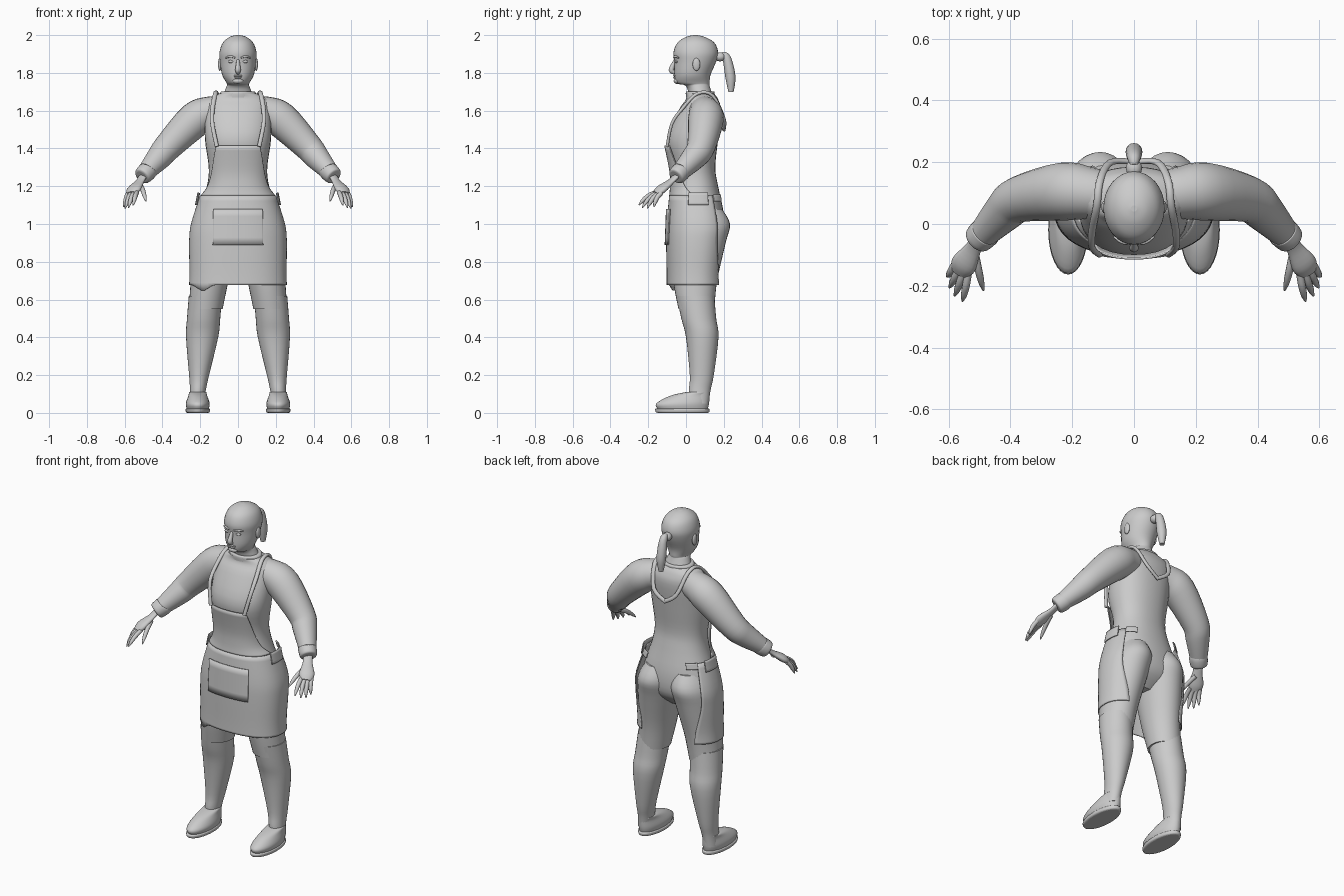
import bpy, bmesh
from math import sin, cos, pi, radians, copysign
from mathutils import Vector

if "Cube" in bpy.data.objects:
    bpy.data.objects.remove(bpy.data.objects["Cube"], do_unlink=True)

shade = (.6, .6, .6, 1)
grey = bpy.data.materials.new("plain grey")
grey.use_nodes = True
grey.diffuse_color = shade
grey.node_tree.nodes["Principled BSDF"].inputs["Base Color"].default_value = shade


def power(value, exponent):
    return copysign(abs(value) ** exponent, value)


def ease(rows, steps=4):
    """Fill in a smooth run of rows between the given key rows."""
    keys = [Vector(row) for row in rows]
    keys = [keys[0]] + keys + [keys[-1]]
    filled = []
    for before, start, end, after in zip(keys, keys[1:], keys[2:], keys[3:]):
        leave, arrive = (end - before) / 2, (after - start) / 2
        for step in range(steps):
            t = step / steps
            blend = t * t * (3 - 2 * t)
            filled.append(start.lerp(end, blend) + leave * t * (1 - t) ** 2 - arrive * t * t * (1 - t))
    return filled + [keys[-1]]


def skin(name, loops, closed=True, mirror=False, thickness=0):
    """Bridge point loops into one smooth mesh object."""
    bm = bmesh.new()
    rows = [[bm.verts.new(point) for point in loop] for loop in loops]
    count = len(rows[0])
    for low, high in zip(rows, rows[1:]):
        for i in range(count if closed else count - 1):
            j = (i + 1) % count
            bm.faces.new((low[i], low[j], high[j], high[i])).smooth = True
    if closed:
        bm.faces.new(rows[0])
        bm.faces.new(rows[-1])
    bmesh.ops.recalc_face_normals(bm, faces=bm.faces)
    mesh = bpy.data.meshes.new(name)
    bm.to_mesh(mesh)
    bm.free()
    mesh.materials.append(grey)
    part = bpy.data.objects.new(name, mesh)
    bpy.context.collection.objects.link(part)
    if mirror:
        part.modifiers.new("mirror", 'MIRROR').use_mirror_merge = False
    if thickness:
        solid = part.modifiers.new("thickness", 'SOLIDIFY')
        solid.thickness, solid.offset = thickness, 0


def oval(height, half_width, front, back, angle, exponent, centre=0):
    """Point of a horizontal oval; angle zero faces the front."""
    x = centre + half_width * power(sin(angle), exponent)
    y = (front + back) / 2 - (back - front) / 2 * power(cos(angle), exponent)
    return Vector((x, y, height))


def loft(name, rings, centre=0, lean=0, exponent=1, sides=32, **options):
    """Stack ovals of (height, half width, front, back); lean shifts the centre with height."""
    loops = [[oval(*ring, 2 * pi * i / sides, exponent, centre + lean * ring[0]) for i in range(sides)]
             for ring in ease(rings)]
    skin(name, loops, **options)


def blob(name, place, size, **options):
    """Small egg-shaped mass."""
    x, y, z = place
    width, depth, height = size
    arcs = [pi * (i + .2) / 8.4 for i in range(9)]
    rings = [(z - height * cos(a), width * sin(a), y - depth * sin(a), y + depth * sin(a)) for a in arcs]
    loft(name, rings, centre=x, sides=16, **options)


def tube(name, path, flat=1, normal=(0, -1, 0), sides=16, **options):
    """Sweep an oval along (x, y, z, radius), flattened across the normal."""
    path = ease(path)
    points = [row.xyz for row in path]
    loops, side = [], None
    for i, row in enumerate(path):
        along = (points[min(i + 1, len(points) - 1)] - points[max(i - 1, 0)]).normalized()
        side = along.cross(Vector(normal)) if side is None else side - along * side.dot(along)
        side.normalize()
        up = side.cross(along) * flat
        turns = [2 * pi * k / sides for k in range(sides)]
        loops.append([points[i] + row[3] * (side * cos(a) + up * sin(a)) for a in turns])
    skin(name, loops, **options)


def cloth(name, rows, start=-1, end=1, **options):
    """Hang a sheet of (height, half width, front, back, reach in degrees) round the front."""
    columns = 48
    loops = []
    for *ring, reach in ease(rows):
        spread = [radians(reach) * (start + (end - start) * i / columns) for i in range(columns + 1)]
        loops.append([oval(*ring, a, .85) for a in spread])
    # The right front corner of the lowest hem hangs down in a point
    for point in loops[-1]:
        if point.z < .7 and point.y < 0:
            point.z -= .035 * max(0, 1 - abs(point.x + .185) / .055)
    skin(name, loops, closed=False, thickness=.006, **options)


# Torso in a close shirt
loft("torso", [
    (1.69, .1, .0, .15), (1.66, .16, 0, .17), (1.6, .175, -.04, .185), (1.45, .175, -.1, .17),
    (1.3, .155, -.07, .155), (1.2, .165, -.07, .17), (1.05, .21, -.08, .2),
    (.93, .21, -.07, .19), (.85, .08, 0, .11)], exponent=.9)
loft("neckline", [(1.67, .1, 0, .15), (1.7, .09, 0, .15), (1.7, .06, .02, .13)])

# Head and neck
loft("head", [
    (1.66, .09, .02, .15), (1.73, .06, 0, .125), (1.745, .06, -.05, .125), (1.79, .084, -.062, .13),
    (1.86, .096, -.062, .16), (1.91, .098, -.066, .17), (1.96, .08, -.045, .15),
    (1.99, .045, 0, .1), (2, .01, .04, .06)])
tube("nose", [(0, -.05, 1.88, .007), (0, -.065, 1.85, .01), (0, -.077, 1.815, .015), (0, -.06, 1.8, .01)])
for label, height, width in (("upper_lip", 1.785, .025), ("lower_lip", 1.775, .02)):
    blob(label, (0, -.057, height), (width, .011, .006))
blob("chin", (0, -.045, 1.757), (.03, .02, .016))
blob("eye", (.036, -.05, 1.86), (.017, .009, .008), mirror=True)
tube("eyebrow", [(.015, -.064, 1.88, .004), (.04, -.058, 1.887, .006), (.065, -.04, 1.88, .004)], mirror=True)
blob("ear", (.096, .055, 1.845), (.01, .02, .034), mirror=True)

# Tied hair
blob("hair_knot", (0, .18, 1.885), (.026, .03, .024))
tube("ponytail", [(0, .19, 1.9, .012), (0, .215, 1.88, .022), (0, .235, 1.78, .027), (0, .238, 1.7, .014)])

# Arms and cuffs
tube("sleeve", [
    (.08, .09, 1.6, .075), (.15, .1, 1.59, .085), (.23, .105, 1.55, .094), (.37, .08, 1.41, .075),
    (.42, .04, 1.35, .066), (.505, -.05, 1.255, .042)], sides=24, mirror=True)
tube("cuff", [(.475, -.02, 1.29, .045), (.48, -.025, 1.28, .051), (.505, -.05, 1.255, .047),
              (.51, -.055, 1.25, .034)], sides=24, mirror=True)

# Hands: a flat palm with a fan of tapered fingers
tube("palm", [(.5, -.045, 1.26, .026), (.52, -.08, 1.225, .027), (.55, -.13, 1.185, .042),
              (.563, -.158, 1.16, .03)], flat=.5, normal=(.35, -.45, .8), mirror=True)


def finger(name, root, tip):
    bend = Vector((0, -.005, .008))
    stations = [(0, .012), (.4, .0125), (.75, .01), (1, .003)]
    tube(name, [(*(root.lerp(tip, t) + bend * sin(pi * t)), radius) for t, radius in stations],
         sides=10, mirror=True)


first_root, last_root = Vector((.535, -.155, 1.17)), Vector((.58, -.13, 1.165))
first_tip, last_tip = Vector((.555, -.25, 1.1)), Vector((.605, -.17, 1.09))
for i, label in enumerate(("index", "middle", "ring", "little")):
    t = i / 3
    longer = Vector((.01, -.01, -.012)) * sin(pi * t)
    finger(label + "_finger", first_root.lerp(last_root, t), first_tip.lerp(last_tip, t) + longer)
finger("thumb", Vector((.515, -.09, 1.205)), Vector((.487, -.215, 1.12)))

# Legs and hips, leaning outward toward the feet
loft("thigh", [(1.08, .08, -.04, .19), (1, .112, -.075, .233), (.9, .117, -.085, .21), (.7, .1, -.068, .165),
               (.55, .09, -.04, .15)], centre=.247, lean=-.138, mirror=True)
loft("lower_leg", [(.62, .088, -.05, .15), (.5, .088, -.025, .16), (.4, .085, 0, .172), (.2, .053, .02, .147),
                   (.12, .042, .015, .13), (.05, .04, .015, .12)], centre=.222, lean=-.08, mirror=True)

# Shoes
loft("shoe", [(.02, .058, -.15, .115), (.05, .063, -.157, .122), (.09, .05, -.085, .125), (.11, .045, 0, .126),
              (.11, .036, .02, .118)], centre=.213, mirror=True)
loft("sole", [(0, .056, -.15, .115), (.005, .063, -.16, .123), (.02, .064, -.163, .125),
              (.024, .055, -.15, .115)], centre=.213, mirror=True)

# Apron: bib, wrapped skirt, pockets and waist ties
cloth("apron_bib", [(1.415, .18, -.112, .17, 36), (1.28, .163, -.085, .16, 55), (1.2, .168, -.082, .175, 70),
                    (1.15, .195, -.086, .2, 85)])
cloth("apron_skirt", [(1.15, .198, -.086, .2, 122), (1, .246, -.1, .235, 122), (.9, .256, -.102, .225, 125),
                      (.75, .254, -.1, .205, 137), (.678, .256, -.1, .203, 140)])
cloth("front_pocket", [(1.08, .234, -.103, .22, 30), (.89, .26, -.11, .225, 27)])
cloth("hip_pocket", [(1.165, .212, -.09, .21, 108), (1.1, .225, -.097, .217, 108)], start=.7, mirror=True)
cloth("waist_tie", [(1.155, .2, -.09, .205, 145), (1.12, .212, -.09, .21, 145)], start=.84, mirror=True)

# Shoulder straps meeting low behind the neck
tube("shoulder_strap", [
    (.112, -.1, 1.41, .011), (.136, -.075, 1.53, .011), (.135, -.02, 1.61, .012), (.12, .06, 1.69, .012),
    (.11, .14, 1.68, .012), (.075, .2, 1.56, .012), (-.005, .2, 1.5, .012)], flat=.75, mirror=True)
